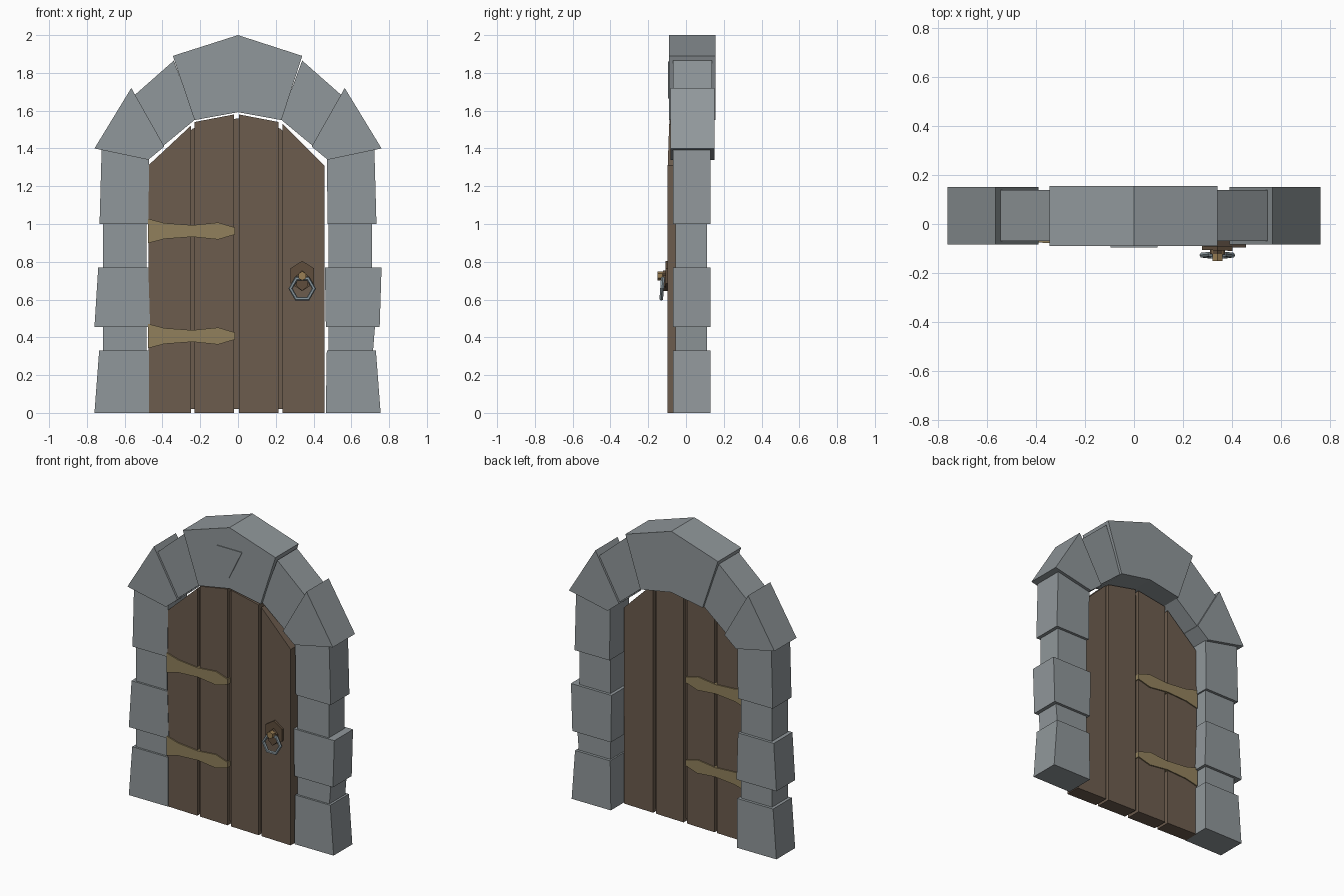
import bpy, bmesh, math

cube = bpy.data.objects.get("Cube")
if cube:
    bpy.data.objects.remove(cube, do_unlink=True)


def material(name, r, g, b):
    m = bpy.data.materials.new(name)
    m.use_nodes = True
    m.diffuse_color = (r, g, b, 1)
    m.node_tree.nodes["Principled BSDF"].inputs["Base Color"].default_value = (r, g, b, 1)
    return m


STONE = material("grey stone", 0.28, 0.31, 0.325)
WOOD = material("brown wood", 0.15, 0.107, 0.075)
BRASS = material("dull brass", 0.28, 0.215, 0.107)
PLATE = material("dark bronze", 0.115, 0.075, 0.045)
KNOB = material("warm brass", 0.32, 0.21, 0.09)
STEEL = material("steel", 0.25, 0.31, 0.34)


def lean(x):
    """The door stands slightly ajar, its handle edge nearer the front."""
    return -0.065 - 0.034 * (x + 0.475)


def prism(name, outline, front, back, mat, on_door=False):
    """Extrude an (x, z) outline from y = front to y = back."""
    bm = bmesh.new()
    rings = []
    for y in (front, back):
        rings.append([bm.verts.new((x, y + (lean(x) if on_door else 0), z)) for x, z in outline])
    bm.faces.new(rings[0])
    bm.faces.new(rings[1][::-1])
    n = len(outline)
    for i in range(n):
        j = (i + 1) % n
        bm.faces.new((rings[0][i], rings[1][i], rings[1][j], rings[0][j]))
    bmesh.ops.recalc_face_normals(bm, faces=bm.faces)
    mesh = bpy.data.meshes.new(name)
    bm.to_mesh(mesh)
    bm.free()
    mesh.materials.append(mat)
    ob = bpy.data.objects.new(name, mesh)
    bpy.context.collection.objects.link(ob)
    return ob


def mirrored(outline):
    return [(-x, z) for x, z in outline]


# Column stones: bottom z, top z, (inner, outer) x at bottom and at top
columns = {
    "right": (-1, [(0, 0.33, 0.47, 0.76, 0.47, 0.735), (0.33, 0.455, 0.485, 0.715, 0.485, 0.715),
                   (0.455, 0.77, 0.465, 0.76, 0.475, 0.74), (0.77, 1.0, 0.485, 0.715, 0.485, 0.715)]),
    "left": (1, [(0, 0.33, 0.465, 0.755, 0.47, 0.73), (0.33, 0.455, 0.48, 0.715, 0.48, 0.725),
                 (0.455, 0.77, 0.465, 0.75, 0.46, 0.76), (0.77, 1.0, 0.48, 0.71, 0.48, 0.71)]),
}
for side, (s, stones) in columns.items():
    for i, (z0, z1, a, b, c, d) in enumerate(stones):
        front, back = ((-0.068, 0.13), (-0.055, 0.112))[i % 2]
        prism(f"{side}_column_stone_{i + 1}",
              [(s * a, z0), (s * b, z0), (s * d, z1), (s * c, z1)], front, back, STONE)

# Upper column stones and arch stones on both sides
upper = [(0.475, 1.0), (0.733, 1.0), (0.722, 1.395), (0.47, 1.345)]
springer = [(0.475, 1.34), (0.76, 1.40), (0.565, 1.72), (0.39, 1.41)]
haunch = [(0.40, 1.41), (0.55, 1.68), (0.34, 1.865), (0.225, 1.555)]
for side, flip in (("left", list), ("right", mirrored)):
    prism(f"{side}_upper_stone", flip(upper), -0.068, 0.13, STONE)
    prism(f"{side}_arch_springer", flip(springer), -0.083, 0.151, STONE)
    prism(f"{side}_arch_haunch", flip(haunch), -0.07, 0.138, STONE)

# Keystone and its triangular mark
prism("keystone", [(-0.345, 1.89), (0, 2.0), (0.34, 1.89), (0.23, 1.55), (0, 1.592), (-0.23, 1.55)],
      -0.09, 0.155, STONE)
prism("keystone_triangle", [(-0.095, 1.86), (0.095, 1.86), (0, 1.665)], -0.095, -0.089, STONE)

# Door planks with a thinner core panel behind the gaps
planks = [(-0.475, -0.25, 1.31, 1.52), (-0.23, -0.02, 1.54, 1.58),
          (0.005, 0.215, 1.58, 1.54), (0.235, 0.457, 1.53, 1.31)]
for i, (x0, x1, z0, z1) in enumerate(planks):
    prism(f"door_plank_{i + 1}", [(x0, 0), (x1, 0), (x1, z1), (x0, z0)], 0, 0.1, WOOD, True)
prism("door_core", [(-0.46, 0.02), (0.44, 0.02), (0.44, 1.29), (0.225, 1.505), (0, 1.56),
                    (-0.24, 1.505), (-0.46, 1.28)], 0.025, 0.075, WOOD, True)

# Hinge straps, wrapping both faces of the door
strap = [(-0.477, 0.065), (-0.39, 0.042), (-0.24, 0.031), (-0.105, 0.045), (-0.015, 0.018)]
for name, z in (("upper_hinge", 0.963), ("lower_hinge", 0.407)):
    outline = [(x, z + h) for x, h in strap] + [(x, z - h) for x, h in reversed(strap)]
    prism(name, outline, -0.008, 0.108, BRASS, True)


# Handle: backplate, knob and hexagonal ring
def hexagon(cx, cz, rx, rz, turn):
    angles = [math.radians(60 * i + turn) for i in range(6)]
    return [(cx + rx * math.cos(a), cz + rz * math.sin(a)) for a in angles]


prism("handle_backplate", hexagon(0.34, 0.725, 0.072, 0.08, 30), -0.015, 0.002, PLATE, True)
prism("handle_boss", hexagon(0.34, 0.7, 0.035, 0.055, 30), -0.03, 0, PLATE, True)
prism("handle_knob", hexagon(0.34, 0.725, 0.024, 0.024, 30), -0.058, 0, KNOB, True)
bpy.ops.mesh.primitive_torus_add(major_segments=6, minor_segments=6, major_radius=0.062,
                                 minor_radius=0.011, location=(0.34, -0.127, 0.658),
                                 rotation=(math.radians(86), 0, 0))
ring = bpy.context.object
ring.name = "handle_ring"
ring.data.materials.append(STEEL)
